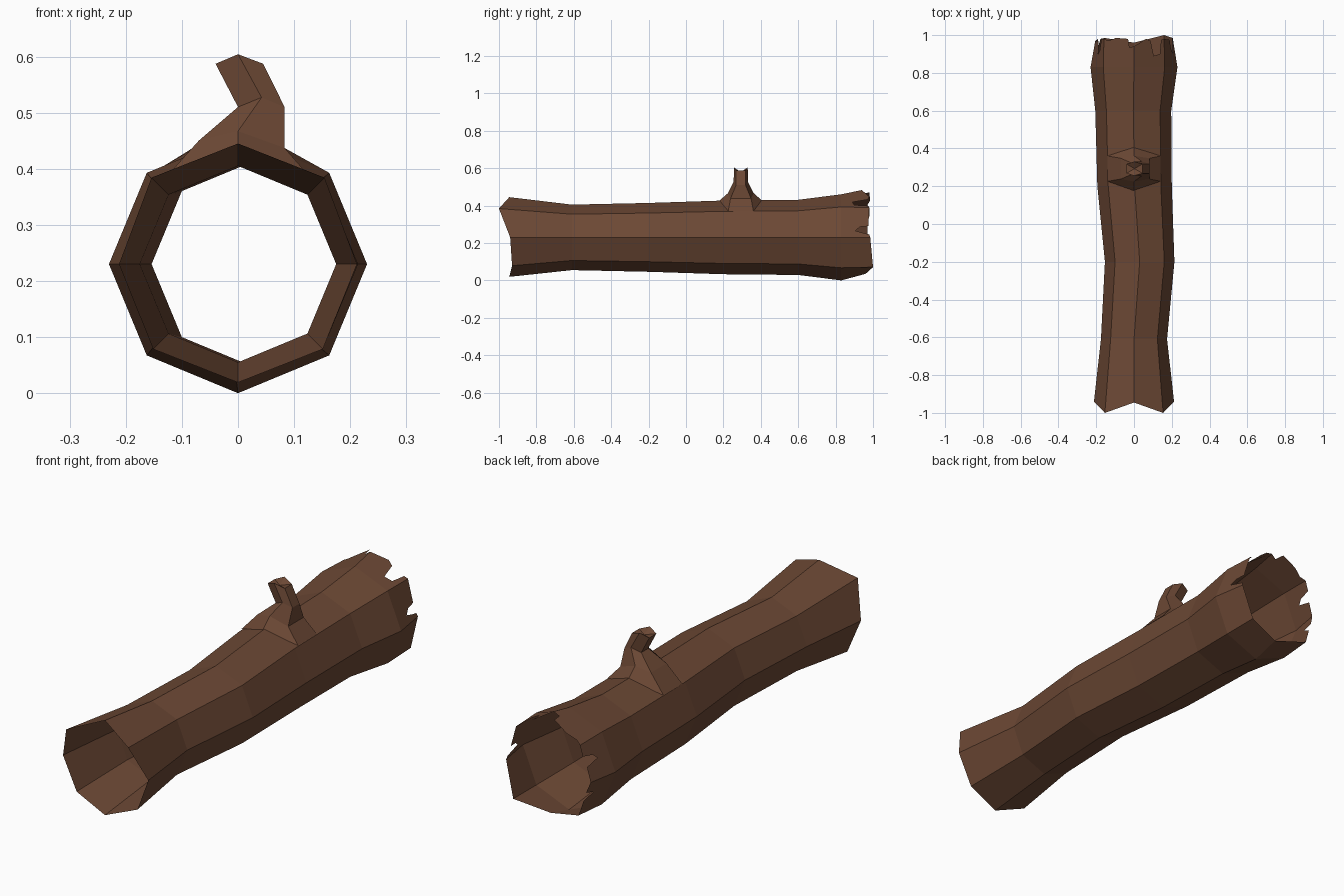
import bpy
import bmesh
from math import cos, sin, pi
from mathutils import Vector

if "Cube" in bpy.data.objects:
    bpy.data.objects.remove(bpy.data.objects["Cube"])

bark = bpy.data.materials.new("bark")
bark.diffuse_color = (0.15, 0.065, 0.035, 1)
bark.use_nodes = True
bark.node_tree.nodes["Principled BSDF"].inputs["Base Color"].default_value = bark.diffuse_color


def finish(bm, name):
    bmesh.ops.recalc_face_normals(bm, faces=bm.faces[:])
    mesh = bpy.data.meshes.new(name)
    bm.to_mesh(mesh)
    bm.free()
    mesh.materials.append(bark)
    obj = bpy.data.objects.new(name, mesh)
    bpy.context.collection.objects.link(obj)


def bridge(bm, a, b):
    n = len(a)
    for i in range(n):
        j = (i + 1) % n
        bm.faces.new((a[i], a[j], b[j], b[i]))


def spot(k, r, y, cx=0.0):
    return Vector((cx + r * cos(k * pi / 4), y, 0.23 + r * sin(k * pi / 4)))


# Hollow eight-sided log: front rim, then rings (y, radius, centre x)
bm = bmesh.new()
front_y = [-0.94, -1.0, -0.945, -1.0, -0.94, -0.93, -0.945, -0.93]
front_r = [0.212, 0.218, 0.215, 0.218, 0.212, 0.214, 0.211, 0.214]
rings = [[bm.verts.new(spot(k, front_r[k], front_y[k])) for k in range(8)]]
for y, r, cx in [(-0.61, 0.175, 0), (-0.2, 0.184, 0.03), (0.2, 0.197, 0.003),
                 (0.6, 0.201, -0.004), (0.83, 0.23, 0)]:
    rings.append([bm.verts.new(spot(k, r, y, cx)) for k in range(8)])
for a, b in zip(rings, rings[1:]):
    bridge(bm, a, b)

# Splintered back rim: corner points plus notches (fraction along side, y)
end_y = [0.985, 0.98, 0.94, 0.98, 0.97, 0.985, 0.96, 0.995]
end_y[7] = 1.0
end_r = [0.205, 0.225, 0.253, 0.225, 0.205, 0.22, 0.195, 0.225]
notches = {
    0: [(0.1, 0.98), (0.15, 0.945), (0.22, 0.905), (0.35, 0.93), (0.38, 0.975)],
    1: [(0.1, 0.975), (0.15, 0.90), (0.35, 0.89), (0.45, 0.97), (0.6, 0.98)],
    2: [(0.15, 0.935), (0.2, 0.98), (0.6, 0.985), (0.85, 0.97)],
    3: [(0.3, 0.98), (0.38, 0.92), (0.5, 0.90), (0.6, 0.97)],
    4: [(0.3, 0.98), (0.38, 0.93), (0.55, 0.98)],
}
last = rings[-1]
rim = [bm.verts.new(spot(k, end_r[k], end_y[k])) for k in range(8)]
for k in range(8):
    j = (k + 1) % 8
    teeth = []
    for t, y in notches.get(k, []):
        inner = last[k].co.lerp(last[j].co, t)
        outer = rim[k].co.lerp(rim[j].co, t)
        p = inner.lerp(outer, (y - 0.83) / (outer.y - 0.83))
        teeth.append(bm.verts.new(p))
    bm.faces.new([last[j], last[k], rim[k]] + teeth + [rim[j]])
finish(bm, "hollow_log")

# Broken branch stub: six-sided rings, each
# (middle x, middle z, middle half depth, right x, right z, left x, left z, side half depth)
bm = bmesh.new()
stub = []
for mx, mz, md, rx, rz, lx, lz, sd in [
        (0, 0.424, 0.117, 0.14, 0.372, -0.14, 0.372, 0.067),
        (0, 0.467, 0.068, 0.083, 0.437, -0.07, 0.45, 0.055),
        (0.042, 0.527, 0.038, 0.083, 0.51, 0.0, 0.51, 0.025),
        (0.0, 0.604, 0.037, 0.045, 0.587, -0.04, 0.587, 0.025)]:
    pts = [(mx, -md, mz), (rx, -sd, rz), (rx, sd, rz),
           (mx, md, mz), (lx, sd, lz), (lx, -sd, lz)]
    stub.append([bm.verts.new((x, 0.293 + y, z)) for x, y, z in pts])
for a, b in zip(stub, stub[1:]):
    bridge(bm, a, b)
# Sunken broken tip
tip = bm.verts.new((0.003, 0.293, 0.58))
for i in range(6):
    bm.faces.new((stub[-1][i], stub[-1][(i + 1) % 6], tip))
finish(bm, "branch_stub")
